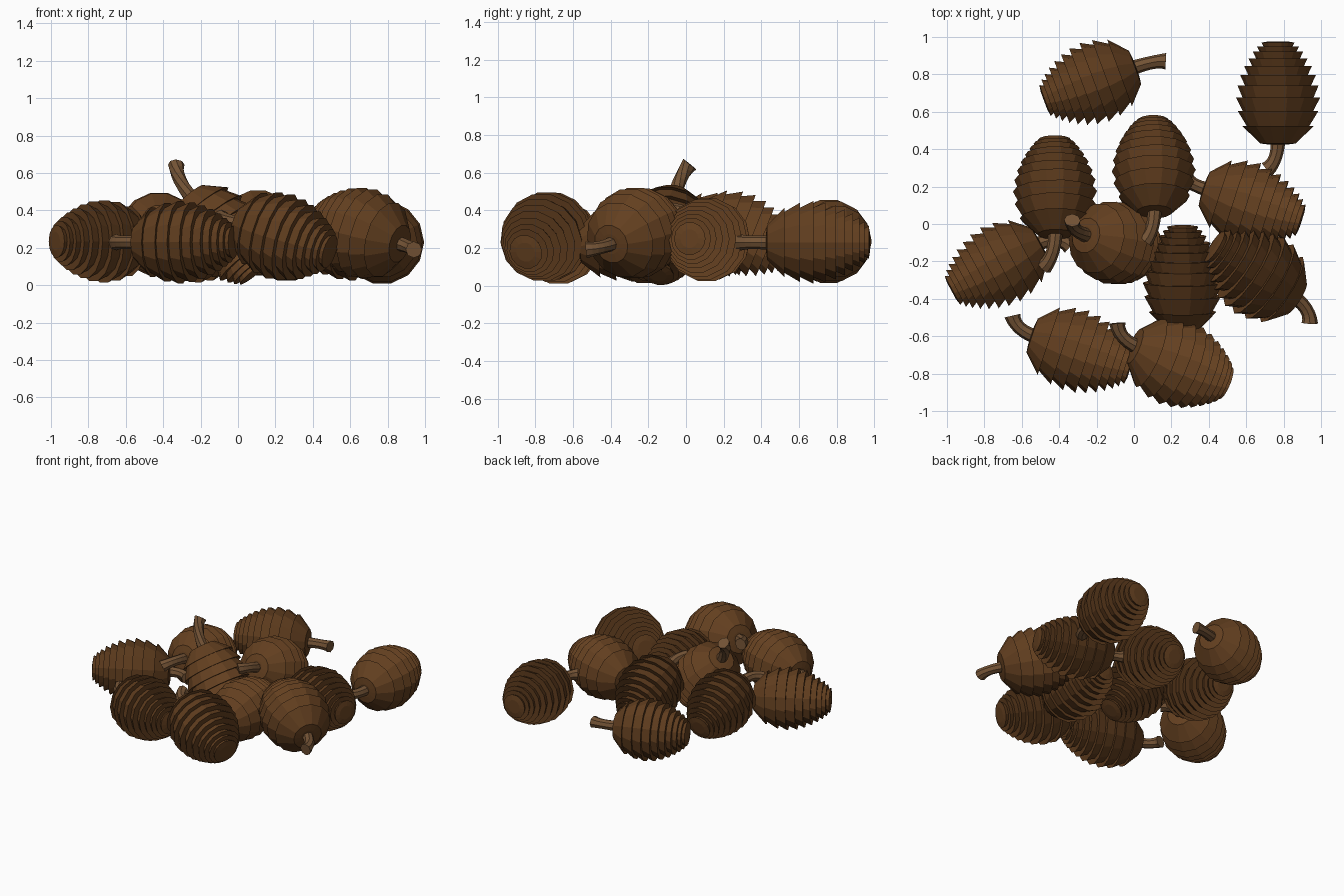
import bpy, bmesh, math
from mathutils import Vector

if "Cube" in bpy.data.objects:
    bpy.data.objects.remove(bpy.data.objects["Cube"])

SIDES = 14

def material(name, col):
    m = bpy.data.materials.new(name)
    m.diffuse_color = (*col, 1)
    m.use_nodes = True
    m.node_tree.nodes["Principled BSDF"].inputs["Base Color"].default_value = m.diffuse_color
    return m

BROWN = material("scale_brown", (0.125, 0.05, 0.014))
STEM = material("stem_brown", (0.17, 0.085, 0.035))

def sweep(name, rings, sides, mat):
    """Closed skin through (centre, direction, radius) rings, with end caps."""
    bm = bmesh.new()
    loops = []
    for centre, d, r in rings:
        q = d.to_track_quat('Z', 'Y')
        loops.append([bm.verts.new(centre + q @ Vector((
            r * math.cos(math.tau * i / sides), r * math.sin(math.tau * i / sides), 0)))
            for i in range(sides)])
    for a, b in zip(loops, loops[1:]):
        for i in range(sides):
            j = (i + 1) % sides
            bm.faces.new((a[i], a[j], b[j], b[i]))
    bm.faces.new(loops[0][::-1])
    bm.faces.new(loops[-1])
    bmesh.ops.recalc_face_normals(bm, faces=bm.faces)
    me = bpy.data.meshes.new(name)
    bm.to_mesh(me)
    bm.free()
    me.materials.append(mat)
    ob = bpy.data.objects.new(name, me)
    bpy.context.collection.objects.link(ob)

# outer lip of each scale row: (fraction of length from stem, radius)
LIPS = [(0.18, 0.19), (0.33, 0.216), (0.46, 0.225), (0.58, 0.217), (0.68, 0.202),
        (0.77, 0.181), (0.845, 0.158), (0.91, 0.134), (0.96, 0.112), (1.0, 0.088)]

def cone(n, base, tip, end, width=1.0):
    base, tip, end = Vector(base), Vector(tip), Vector(end)
    d = (tip - base).normalized()
    # stepped body: each row flares toward the tip, then tucks back in
    prof = [(0.0, 0.05), (0.01, 0.095)]
    for k, (t, r) in enumerate(LIPS):
        prof.append((t, r))
        if k < len(LIPS) - 1:
            nxt = LIPS[k + 1][1]
            prof.append((t - 0.004, min(r, nxt) * 0.87))
    prof.append((1.012, 0.05))
    sweep(f"cone_body_{n}", [(base.lerp(tip, t), d, r * width) for t, r in prof], SIDES, BROWN)
    # curved stem leaving along the axis, flared at its cut end
    start = base + d * 0.03
    mid = base - d * (end - base).length * 0.6
    rings = []
    for i in range(7):
        u = i / 6
        p = start * (1 - u) ** 2 + mid * 2 * u * (1 - u) + end * u * u
        tan = ((mid - start) * (1 - u) + (end - mid) * u).normalized()
        rings.append((p, tan, 0.032 + 0.012 * u ** 3 + 0.008 * (1 - u) ** 2))
    sweep(f"cone_stem_{n}", rings, 8, STEM)

# stem-side centre, tip centre, stem end, width factor
CONES = [
    ((0.01, 0.84, 0.235), (-0.475, 0.66, 0.235), (0.17, 0.87, 0.235), 1.0),
    ((0.77, 0.425, 0.23), (0.77, 0.97, 0.23), (0.71, 0.29, 0.23), 1.0),
    ((-0.42, -0.06, 0.34), (-0.425, 0.45, 0.19), (-0.48, -0.23, 0.33), 1.0),
    ((0.11, 0.06, 0.37), (0.10, 0.55, 0.17), (0.06, -0.09, 0.40), 1.0),
    ((-0.26, -0.06, 0.48), (0.08, -0.15, 0.06), (-0.33, 0.02, 0.645), 1.0),
    ((-0.50, -0.10, 0.235), (-0.97, -0.355, 0.235), (-0.34, -0.12, 0.235), 1.0),
    ((0.37, 0.19, 0.24), (0.89, 0.02, 0.25), (0.29, 0.23, 0.24), 1.0),
    ((0.26, -0.57, 0.21), (0.26, -0.015, 0.26), (0.28, -0.73, 0.20), 0.95),
    ((0.87, -0.40, 0.22), (0.43, -0.12, 0.35), (0.94, -0.53, 0.19), 1.09),
    ((-0.55, -0.595, 0.23), (-0.025, -0.77, 0.23), (-0.65, -0.49, 0.23), 1.0),
    ((0.0, -0.65, 0.33), (0.49, -0.85, 0.18), (-0.09, -0.53, 0.36), 1.06),
]
for n, c in enumerate(CONES, 1):
    cone(n, *c)
